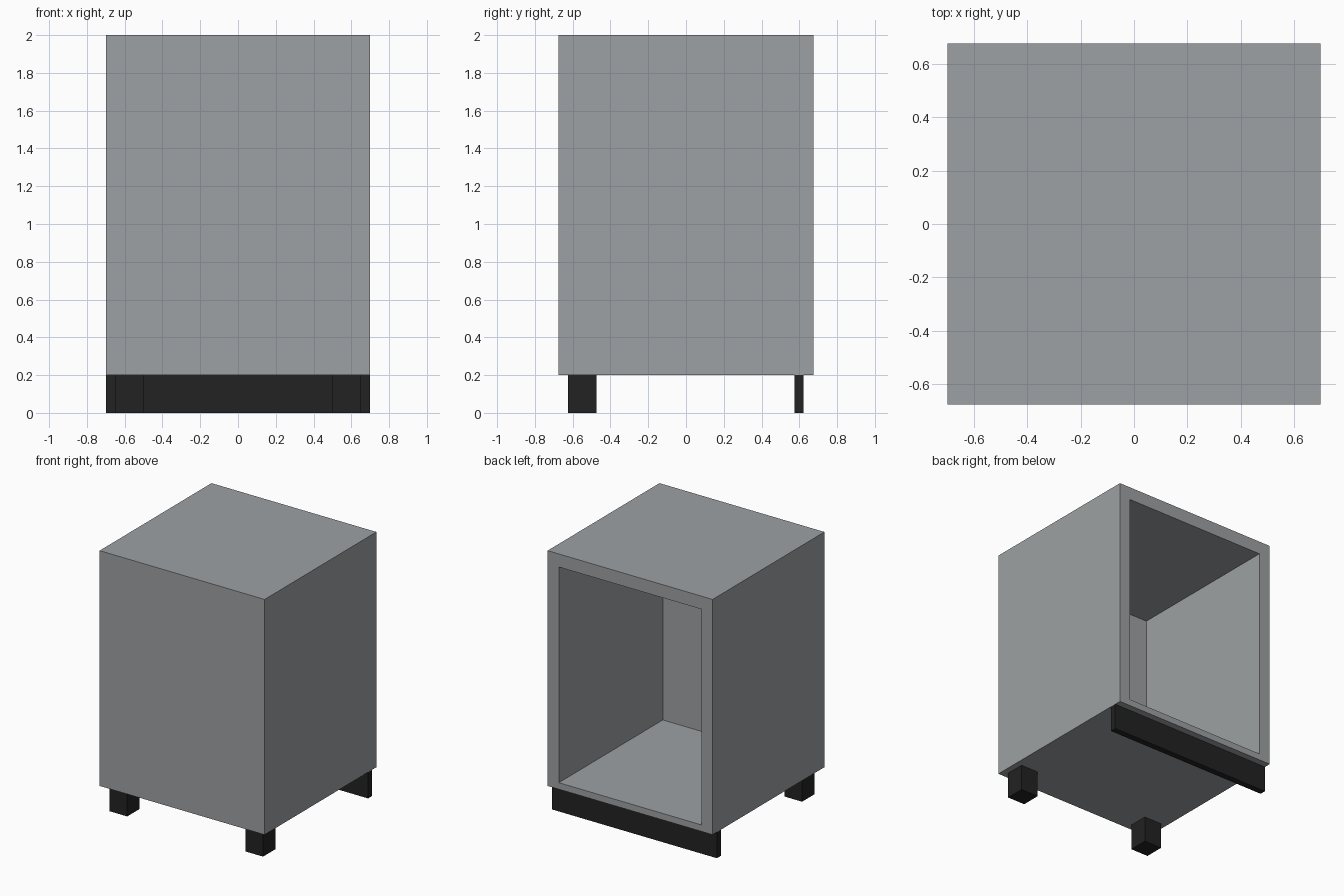
import bpy
import bmesh
from mathutils import Vector

default = bpy.data.objects.get("Cube")
if default:
    bpy.data.objects.remove(default, do_unlink=True)


def make_material(name, rgb):
    mat = bpy.data.materials.new(name)
    mat.use_nodes = True
    colour = (*rgb, 1.0)
    mat.diffuse_color = colour
    mat.node_tree.nodes["Principled BSDF"].inputs["Base Color"].default_value = colour
    return mat


GREY = make_material("cabinet grey", (0.337, 0.356, 0.366))
BLACK = make_material("base black", (0.016, 0.016, 0.016))


def box_mesh(lo, hi):
    """Return a bmesh box spanning two corners."""
    lo, hi = Vector(lo), Vector(hi)
    bm = bmesh.new()
    bmesh.ops.create_cube(bm, size=1.0)
    bmesh.ops.scale(bm, vec=hi - lo, verts=bm.verts)
    bmesh.ops.translate(bm, vec=(lo + hi) / 2, verts=bm.verts)
    return bm


def add_object(name, bm, mat):
    mesh = bpy.data.meshes.new(name)
    bm.normal_update()
    bm.to_mesh(mesh)
    bm.free()
    mesh.materials.append(mat)
    obj = bpy.data.objects.new(name, mesh)
    bpy.context.collection.objects.link(obj)
    return obj


W, D = 0.698, 0.676           # half width and half depth
BASE, TOP = 0.2, 2.0          # cabinet bottom and top
WALL, FLOOR, LID = 0.095, 0.05, 0.1

# Cabinet shell: inset the back face, then push it in to leave the hollow
bm = box_mesh((-W, -D, BASE), (W, D, TOP))
bm.normal_update()
back = max(bm.faces, key=lambda f: f.normal.y)
bmesh.ops.inset_region(bm, faces=[back], thickness=WALL, use_even_offset=True)
for v in back.verts:
    v.co.z = TOP - LID if v.co.z > 1 else BASE + FLOOR
inner = bmesh.ops.extrude_discrete_faces(bm, faces=[back])["faces"][0]
for v in inner.verts:
    v.co.y = -D + WALL
bmesh.ops.recalc_face_normals(bm, faces=bm.faces)
add_object("cabinet_body", bm, GREY)

# Two square feet under the closed front
for side, x in (("right", -0.575), ("left", 0.575)):
    add_object(f"front_foot_{side}",
               box_mesh((x - 0.075, -0.625, 0), (x + 0.075, -0.475, BASE)), BLACK)

# Full-width kick board under the open back
add_object("kick_board", box_mesh((-W, 0.575, 0), (W, 0.623, BASE)), BLACK)
